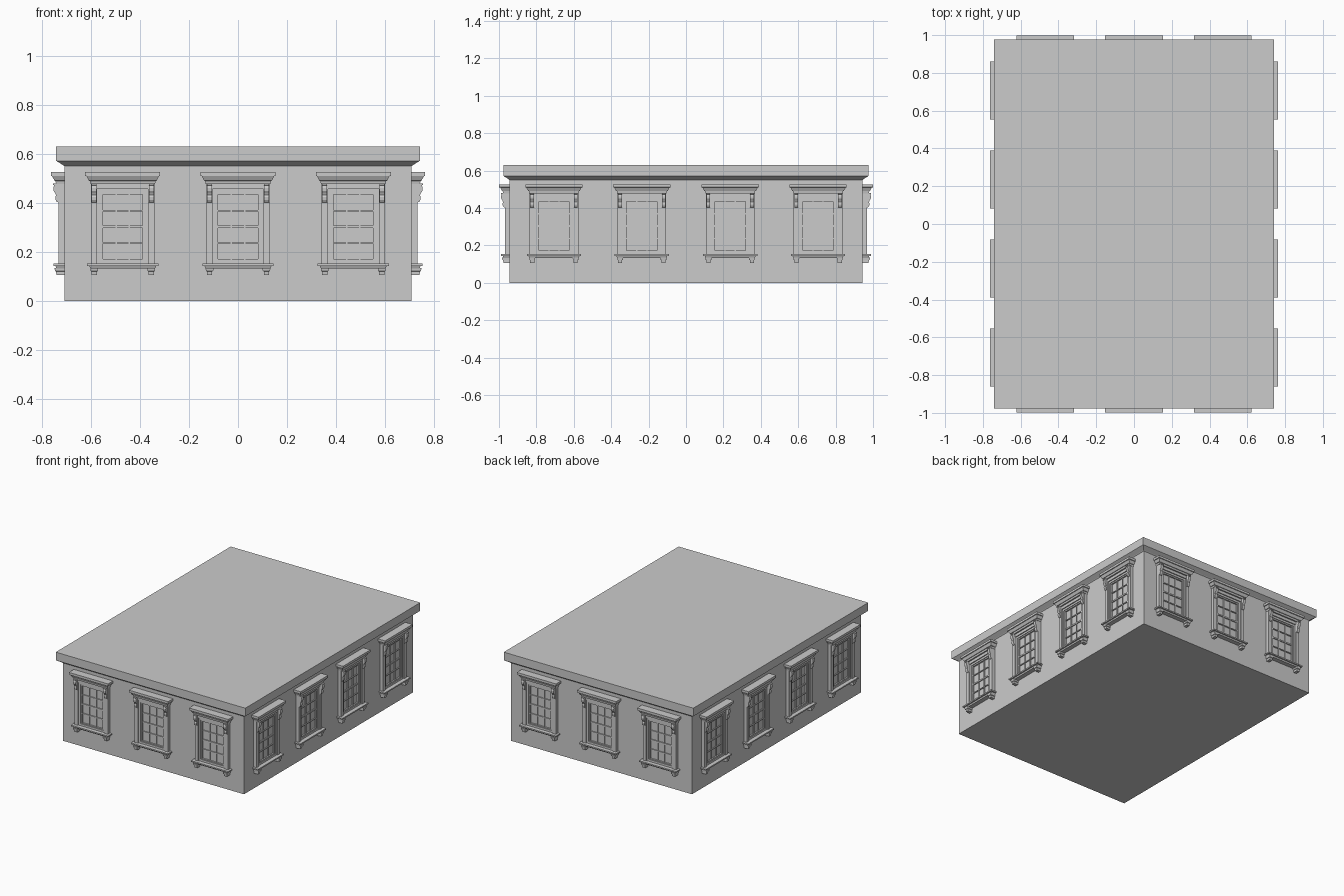
import bpy, bmesh, math
from mathutils import Matrix

if "Cube" in bpy.data.objects:
    bpy.data.objects.remove(bpy.data.objects["Cube"])

WX, WY = 0.708, 0.944          # half sizes of the walls


def finish(name, bm):
    bmesh.ops.recalc_face_normals(bm, faces=bm.faces)
    me = bpy.data.meshes.new(name)
    bm.to_mesh(me)
    bm.free()
    return me


def loft(bm, rings):
    """Stack of rectangles (x0, x1, y0, y1, z) joined with quads and capped."""
    loops = [[bm.verts.new(p) for p in ((a, c, z), (b, c, z), (b, d, z), (a, d, z))]
             for a, b, c, d, z in rings]
    for lo, hi in zip(loops, loops[1:]):
        for i in range(4):
            j = (i + 1) % 4
            bm.faces.new((lo[i], lo[j], hi[j], hi[i]))
    bm.faces.new(loops[0])
    bm.faces.new(loops[-1])


def box(bm, x0, x1, depth, z0, z1):
    """Block standing out from the wall plane y = 0 by depth."""
    loft(bm, [(x0, x1, -depth, 0, z0), (x0, x1, -depth, 0, z1)])


def frame(bm, w, z0, z1, t, depth):
    """Rectangular surround with outer half width w and bar width t."""
    box(bm, -w, -w + t, depth, z0, z1)
    box(bm, w - t, w, depth, z0, z1)
    box(bm, -w + t, w - t, depth, z1 - t, z1)
    box(bm, -w + t, w - t, depth, z0, z0 + t)


def moulding(bm, x0, x1, steps):
    """Mitred moulding: steps of (overhang, depth, z) around span x0..x1."""
    loft(bm, [(x0 - o, x1 + o, -d, 0, z) for o, d, z in steps])


def extrude_x(bm, x0, x1, profile):
    """Side profile of (depth, z) points extruded across x."""
    a = [bm.verts.new((x0, -d, z)) for d, z in profile]
    b = [bm.verts.new((x1, -d, z)) for d, z in profile]
    for i in range(len(a)):
        j = (i + 1) % len(a)
        bm.faces.new((a[i], a[j], b[j], b[i]))
    bm.faces.new(a)
    bm.faces.new(b)


def add(name, me, matrix=Matrix()):
    ob = bpy.data.objects.new(name, me)
    ob.matrix_world = matrix
    bpy.context.collection.objects.link(ob)


# Walls and roof cornice
bm = bmesh.new()
loft(bm, [(-WX - o, WX + o, -WY - o, WY + o, z) for o, z in
          ((0, 0), (0, 0.55), (0.006, 0.555), (0.033, 0.572), (0.033, 0.63))])
add("walls_and_cornice", finish("walls_and_cornice", bm))

parts = {}

# Hood above the window
bm = bmesh.new()
moulding(bm, -0.132, 0.132, [(0, 0.034, 0.478), (0.002, 0.036, 0.49),
                             (0.006, 0.04, 0.491), (0.016, 0.05, 0.51),
                             (0.021, 0.055, 0.511), (0.021, 0.055, 0.527)])
parts["window_hood"] = finish("window_hood", bm)

# Casing: outer pilasters, frieze and stepped architrave
bm = bmesh.new()
for s in (-1, 1):
    x0, x1 = sorted((s * 0.104, s * 0.13))
    box(bm, x0, x1, 0.024, 0.153, 0.48)
box(bm, -0.104, 0.104, 0.024, 0.458, 0.48)
frame(bm, 0.104, 0.153, 0.458, 0.014, 0.017)
parts["window_casing"] = finish("window_casing", bm)

# Scroll corbels carrying the hood
bm = bmesh.new()
scroll = [(0, 0.48), (0.046, 0.48), (0.046, 0.474), (0.042, 0.472), (0.045, 0.462),
          (0.044, 0.45), (0.038, 0.441), (0.034, 0.432), (0.037, 0.424),
          (0.036, 0.413), (0.031, 0.405), (0.024, 0.402), (0, 0.402)]
for s in (-1, 1):
    x0, x1 = sorted((s * 0.107, s * 0.127))
    extrude_x(bm, x0, x1, scroll)
parts["window_corbels"] = finish("window_corbels", bm)

# Sash frame and glazing bars, three panes by four
bm = bmesh.new()
frame(bm, 0.09, 0.163, 0.444, 0.009, 0.012)
for x in (-0.027, 0.027):
    box(bm, x - 0.003, x + 0.003, 0.008, 0.172, 0.435)
for z, h in ((0.237, 0.003), (0.303, 0.005), (0.369, 0.003)):
    box(bm, -0.081, 0.081, 0.009, z - h, z + h)
parts["window_sash"] = finish("window_sash", bm)

# Glass
bm = bmesh.new()
box(bm, -0.083, 0.083, 0.002, 0.17, 0.437)
parts["window_glass"] = finish("window_glass", bm)

# Sill with a moulded underside
bm = bmesh.new()
moulding(bm, -0.132, 0.132, [(0, 0.032, 0.134), (0.004, 0.036, 0.143),
                             (0.013, 0.045, 0.144), (0.013, 0.045, 0.153)])
parts["window_sill"] = finish("window_sill", bm)

# Small stepped blocks below the sill
bm = bmesh.new()
for s in (-1, 1):
    x0, x1 = sorted((s * 0.105, s * 0.127))
    moulding(bm, x0, x1, [(0, 0.032, 0.106), (0, 0.034, 0.121), (0.004, 0.038, 0.123),
                          (0.005, 0.04, 0.136)])
parts["sill_blocks"] = finish("sill_blocks", bm)

# Windows on all four sides: (turn, wall distance, positions along the wall)
three = (-0.47, 0, 0.47)
four = (-0.706, -0.236, 0.236, 0.706)
n = 0
for turn, dist, spots in ((0, WY, three), (90, WX, four), (180, WY, three), (270, WX, four)):
    for x in spots:
        n += 1
        m = Matrix.Rotation(math.radians(turn), 4, 'Z') @ Matrix.Translation((x, -dist, 0))
        for name, me in parts.items():
            add(f"{name}_{n:02d}", me, m)
